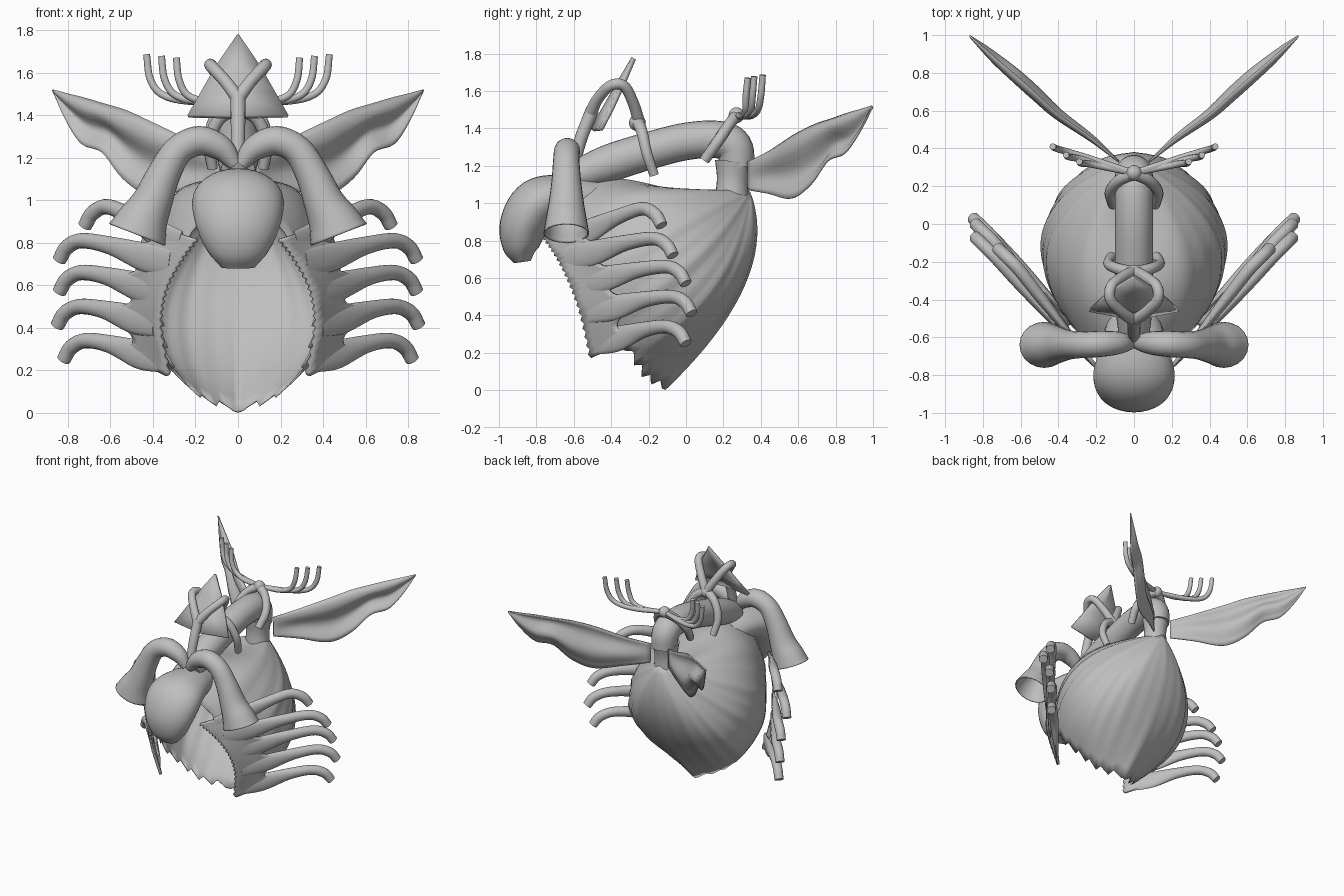
import bpy, bmesh, math
from mathutils import Vector

if "Cube" in bpy.data.objects:
    bpy.data.objects.remove(bpy.data.objects["Cube"])

mat = bpy.data.materials.new("plain grey")
mat.diffuse_color = (0.52, 0.52, 0.52, 1)
mat.use_nodes = True
mat.node_tree.nodes["Principled BSDF"].inputs["Base Color"].default_value = mat.diffuse_color


def smooth_path(pts, n):
    """Catmull-Rom resampling of tuples of any length."""
    p = [Vector(q) for q in pts]
    p = [2 * p[0] - p[1]] + p + [2 * p[-1] - p[-2]]
    out = []
    for i in range(1, len(p) - 2):
        a, b, c, d = p[i - 1:i + 3]
        for k in range(n):
            t = k / n
            out.append(0.5 * (2 * b + (c - a) * t + (2 * a - 5 * b + 4 * c - d) * t * t
                              + (3 * b - 3 * c + d - a) * t ** 3))
    return out + [p[-2]]


def finish(name, bm, mirror=False, thick=0, angle=50):
    bmesh.ops.remove_doubles(bm, verts=bm.verts, dist=1e-5)
    bmesh.ops.recalc_face_normals(bm, faces=bm.faces)
    me = bpy.data.meshes.new(name)
    bm.to_mesh(me)
    bm.free()
    me.materials.append(mat)
    ob = bpy.data.objects.new(name, me)
    bpy.context.collection.objects.link(ob)
    if mirror:
        ob.modifiers.new("mirror", 'MIRROR')
    if thick:
        s = ob.modifiers.new("thickness", 'SOLIDIFY')
        s.thickness, s.offset = thick, 0
    bpy.ops.object.select_all(action='DESELECT')
    ob.select_set(True)
    bpy.context.view_layer.objects.active = ob
    bpy.ops.object.shade_smooth_by_angle(angle=math.radians(angle))
    return ob


def skin(bm, rows, closed=False):
    vs = [[bm.verts.new(p) for p in r] for r in rows]
    m = len(rows[0])
    for a, b in zip(vs, vs[1:]):
        for j in range(m if closed else m - 1):
            k = (j + 1) % m
            bm.faces.new((a[j], a[k], b[k], b[j]))
    return vs


def tube(name, pts, ref, mirror=False, sides=16, n=6, cap=(True, True), thick=0):
    """Tube along x, y, z, radius along ref, radius across."""
    pts = [p if len(p) == 5 else (*p, p[3]) for p in pts]
    path = smooth_path(pts, n)
    cen = [Vector(q[:3]) for q in path]
    ref, rows = Vector(ref), []
    for i, c in enumerate(cen):
        t = (cen[min(i + 1, len(cen) - 1)] - cen[max(i - 1, 0)]).normalized()
        a = (ref - ref.dot(t) * t).normalized()
        b = t.cross(a)
        angles = [math.tau * j / sides for j in range(sides)]
        rows.append([c + a * math.cos(w) * path[i][3] + b * math.sin(w) * path[i][4]
                     for w in angles])
    bm = bmesh.new()
    vs = skin(bm, rows, True)
    if cap[0]:
        bm.faces.new(vs[0])
    if cap[1]:
        bm.faces.new(vs[-1])
    return finish(name, bm, mirror, thick)


def ball(name, loc, r):
    bm = bmesh.new()
    bmesh.ops.create_uvsphere(bm, u_segments=16, v_segments=10, radius=r)
    bmesh.ops.translate(bm, vec=loc, verts=bm.verts)
    finish(name, bm)


X, Y, Z = (1, 0, 0), (0, 1, 0), (0, 0, 1)

# Open ribbed body shell: meridians from the rear apex to a ragged front rim
apex = Vector((0, 0.34, 1.06))
guides = [(0, -0.2, 1.1, 0, -0.72, 1.06), (0.25, -0.16, 1.06, 0.22, -0.64, 0.85),
          (0.415, -0.07, 0.87, 0.36, -0.49, 0.62), (0.455, 0.02, 0.69, 0.37, -0.43, 0.4),
          (0.4, 0.14, 0.55, 0.31, -0.28, 0.21), (0.24, 0.26, 0.54, 0.17, -0.19, 0.085),
          (0, 0.322, 0.575, 0, -0.08, 0.035)]
rows = []
for i, g in enumerate(smooth_path([Vector(g) for g in guides], 8)):
    mid, rim = Vector(g[:3]), Vector(g[3:])
    ctrl = 2 * mid - 0.5 * (apex + rim)
    rib = 1 + 0.015 * math.cos(i * math.pi / 4)
    if i > 8:
        tooth = (i % 4) / 3 if i < 47 else 1
        rim += (rim - ctrl).normalized() * 0.045 * tooth
    ctrl = Vector((ctrl.x * rib, ctrl.y, ctrl.z))
    sag = 0.04 * max(0, 1 - i / 16)
    row = []
    for k in range(21):
        t = k / 20
        p = (1 - t) ** 2 * apex + 2 * t * (1 - t) * ctrl + t * t * rim
        p.z -= sag * math.sin(math.tau * t)
        row.append(p)
    rows.append(row)
for r in (rows[0], rows[-1]):
    for p in r:
        p.x = 0
bm = bmesh.new()
skin(bm, rows)
finish("body_shell", bm, True, 0.008)

# Egg shaped head
tube("head", [(0, -0.875, 0.685, 0.08, 0.045), (0, -0.885, 0.77, 0.15, 0.1),
              (0, -0.865, 0.89, 0.2, 0.13), (0, -0.79, 1.0, 0.215, 0.135),
              (0, -0.65, 1.035, 0.18, 0.115), (0, -0.48, 1.02, 0.13, 0.1)], X, sides=28)

# Drooping flared horns
tube("horn", [(0.015, -0.63, 1.17, 0.03), (0.08, -0.63, 1.245, 0.055), (0.18, -0.635, 1.28, 0.065),
              (0.28, -0.64, 1.235, 0.066), (0.35, -0.64, 1.12, 0.075), (0.405, -0.64, 0.99, 0.092),
              (0.45, -0.64, 0.9, 0.108, 0.118), (0.475, -0.64, 0.838, 0.118, 0.138)],
     Y, True, 20, cap=(True, False), thick=0.008)

# Side fans: a ragged web and five hooked tentacles growing out of it
blades = [((0.34, -0.5, 0.25), (0.82, 0.0, 0.25)), ((0.37, -0.55, 0.42), (0.85, 0.03, 0.41)),
          ((0.34, -0.61, 0.57), (0.84, 0.0, 0.57)), ((0.29, -0.67, 0.7), (0.84, -0.07, 0.72)),
          ((0.25, -0.7, 0.78), (0.72, -0.13, 0.88))]
rims = [(0.33, -0.5, 0.175), (0.37, -0.55, 0.4), (0.35, -0.61, 0.57), (0.28, -0.68, 0.71),
        (0.2, -0.755, 0.82)]
outer = []
for i, (b, t) in enumerate(blades):
    b, t = Vector(b), Vector(t)
    peak = t + Vector((-0.105, -0.105, 0.09))
    q0, q1, q2 = b.lerp(peak, 0.06), b.lerp(peak, 0.35), b.lerp(peak, 0.7)
    q1.z -= 0.005
    q2.z += 0.01
    outer.append(b.lerp(peak, 0.58) + Vector((0, 0, -0.02 if i == 0 else 0.01)))
    bend = peak.lerp(t, 0.55) + Vector((0.012, 0.012, 0.018))
    tube("side_tentacle_%d" % (i + 1),
         [(*q0, 0.065, 0.012), (*q1, 0.068, 0.022), (*q2, 0.043, 0.032), (*peak, 0.036, 0.034),
          (*bend, 0.036, 0.034), (*t, 0.033, 0.033)], Z, True, 18)
rows = []
for i, (a, c) in enumerate(zip(smooth_path(rims, 10), smooth_path(outer, 10))):
    c = a.lerp(c, 1 - 0.4 * math.sin(math.pi * i / 10) ** 2)
    a = a - (c - a).normalized() * (0.018 if i % 2 else 0)
    rows.append([a.lerp(c, k / 6) for k in range(7)])
bm = bmesh.new()
skin(bm, rows)
finish("side_web", bm, True, 0.02)

# Arched neck pipe with a collar rising from the shell apex
tube("neck_pipe", [(0, -0.6, 1.14, 0.08), (0, -0.42, 1.21, 0.1), (0, -0.2, 1.28, 0.1),
                   (0, 0.0, 1.33, 0.1), (0, 0.17, 1.34, 0.1), (0, 0.255, 1.3, 0.1),
                   (0, 0.275, 1.19, 0.092)], X, sides=24)
tube("neck_collar", [(0, 0.245, 1.03, 0.09), (0, 0.25, 1.13, 0.085), (0, 0.255, 1.225, 0.1)],
     X, sides=24)

# Front loop: stem, forked arms, rear joint and legs that grip the pipe
tube("loop_stem", [(0, -0.6, 1.2, 0.032), (0, -0.56, 1.35, 0.034), (0, -0.5, 1.5, 0.036)], X)
tube("loop_arm", [(0, -0.51, 1.48, 0.034), (0.06, -0.47, 1.56, 0.03), (0.125, -0.4, 1.63, 0.029),
                  (0.12, -0.33, 1.625, 0.029), (0.06, -0.28, 1.53, 0.03), (0, -0.25, 1.43, 0.032)],
     X, True, 12)
tube("loop_leg", [(0, -0.26, 1.44, 0.035), (0.09, -0.235, 1.38, 0.03), (0.135, -0.21, 1.27, 0.028),
                  (0.12, -0.17, 1.15, 0.025)], X, True, 12)
ball("loop_joint", (0, -0.26, 1.43), 0.045)

# Pointed hood plate, keeled along its centre
bm = bmesh.new()
skin(bm, [[(0, -0.28, 1.775), (0, -0.36, 1.64), (0, -0.44, 1.5), (0, -0.5, 1.39)],
          [(0.004, -0.28, 1.77), (0.1, -0.34, 1.63), (0.175, -0.4, 1.5), (0.235, -0.455, 1.395)]])
finish("hood", bm, True, 0.025, 30)

# Rear saddle and branching feelers
tube("feeler_leg", [(0, 0.27, 1.47, 0.034), (0.08, 0.23, 1.42, 0.03), (0.125, 0.17, 1.33, 0.03),
                    (0.11, 0.1, 1.23, 0.028)], Z, True, 12)
ball("feeler_joint", (0, 0.27, 1.47), 0.042)
for i, (x, y) in enumerate([(0.29, 0.33), (0.36, 0.365), (0.43, 0.41)]):
    dy = y - 0.27
    tube("feeler_%d" % (i + 1),
         [(0, 0.27, 1.47, 0.016), (x * 0.5, 0.27 + dy * 0.5, 1.465, 0.018),
          (x * 0.82, 0.27 + dy * 0.8, 1.495, 0.018), (x * 0.96, y - 0.01, 1.57, 0.018),
          (x, y, 1.67 + i * 0.008, 0.017)], Y, True, 10)

# Leaf shaped wings swept up and back
ribs = smooth_path([(0.08, 0.33, 1.22, 1.07), (0.22, 0.45, 1.28, 1.05), (0.4, 0.58, 1.365, 1.025),
                    (0.52, 0.69, 1.42, 1.1), (0.62, 0.78, 1.45, 1.225), (0.72, 0.865, 1.48, 1.265),
                    (0.8, 0.935, 1.5, 1.375), (0.87, 0.995, 1.52, 1.51)], 5)
rows = []
for i, (x, y, top, low) in enumerate(ribs):
    row = []
    for k in range(11):
        v = k / 10
        off = 0.032 * math.sin(v * math.pi * 2.5) * math.sin(math.pi * i / (len(ribs) - 1))
        row.append((x + off * 0.65, y - off * 0.75, top + (low - top) * v))
    rows.append(row)
bm = bmesh.new()
skin(bm, rows)
finish("wing", bm, True, 0.01)
